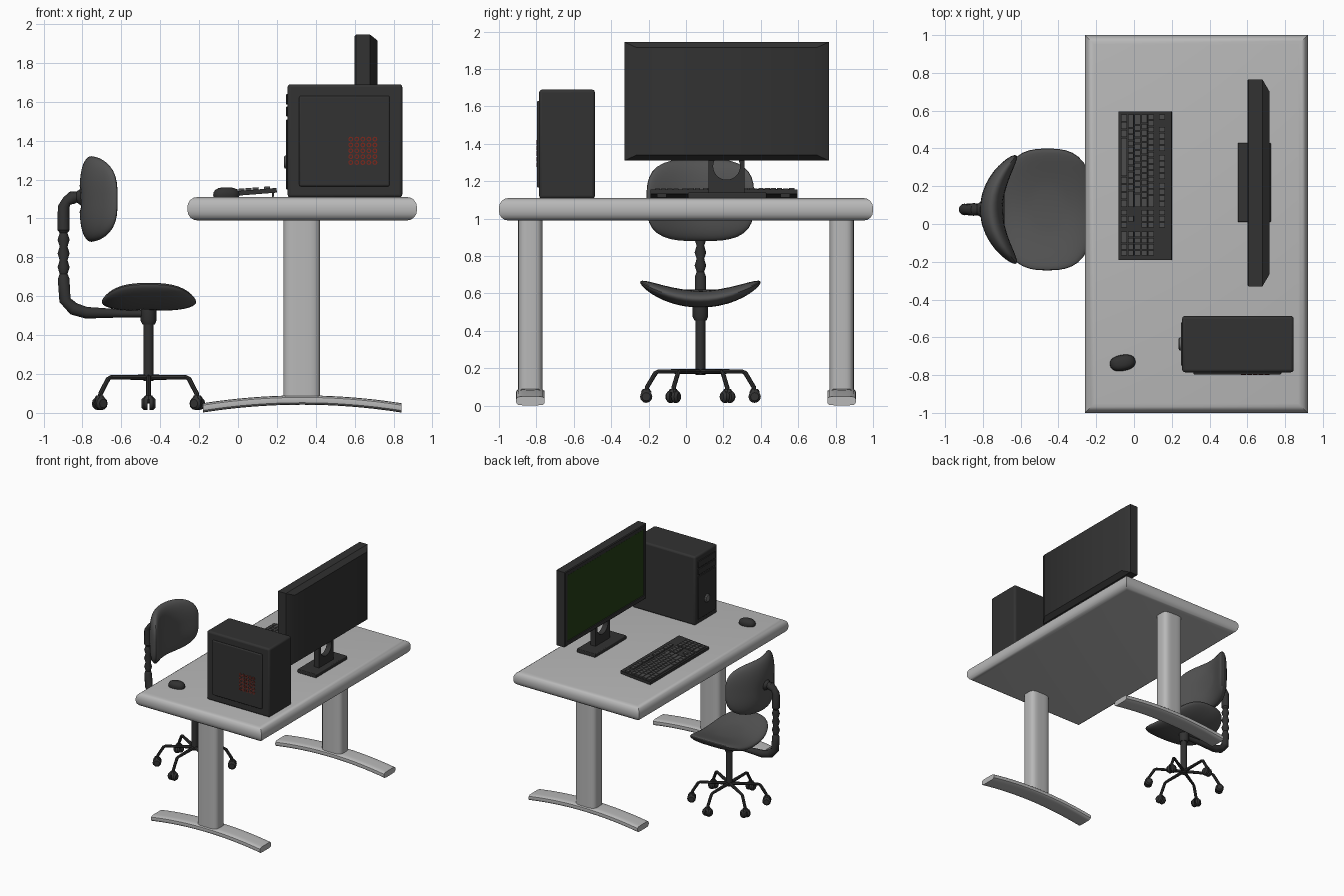
import bpy, bmesh, math
from mathutils import Vector

if "Cube" in bpy.data.objects:
    bpy.data.objects.remove(bpy.data.objects["Cube"])


def material(name, r, g, b):
    m = bpy.data.materials.new(name)
    m.diffuse_color = (r, g, b, 1)
    m.use_nodes = True
    m.node_tree.nodes["Principled BSDF"].inputs["Base Color"].default_value = m.diffuse_color
    return m


GREY = material("light grey desk", 0.48, 0.48, 0.48)
BLACK = material("black plastic", 0.032, 0.032, 0.032)
FABRIC = material("chair fabric", 0.085, 0.085, 0.085)
KEY = material("key grey", 0.07, 0.07, 0.07)
GREEN = material("screen green", 0.018, 0.05, 0.008)
RED = material("vent red", 0.2, 0.02, 0.012)
KNOB = material("knob grey", 0.15, 0.15, 0.15)


def finish(name, bm, mat, bevel=0):
    bmesh.ops.recalc_face_normals(bm, faces=bm.faces)
    me = bpy.data.meshes.new(name)
    bm.to_mesh(me)
    bm.free()
    me.materials.append(mat)
    ob = bpy.data.objects.new(name, me)
    bpy.context.collection.objects.link(ob)
    if bevel:
        b = ob.modifiers.new("bevel", 'BEVEL')
        b.width, b.segments = bevel, 3
    return ob


def add_loft(bm, rings, closed=False):
    vs = [[bm.verts.new(p) for p in r] for r in rings]
    n = len(vs[0])
    for a, b in list(zip(vs, vs[1:])) + ([(vs[-1], vs[0])] if closed else []):
        for i in range(n):
            j = (i + 1) % n
            bm.faces.new((a[i], a[j], b[j], b[i]))
    if not closed:
        bm.faces.new(vs[0])
        bm.faces.new(vs[-1])


def add_box(bm, lo, hi):
    (x0, y0, z0), (x1, y1, z1) = lo, hi
    add_loft(bm, [[(x0, y0, z), (x1, y0, z), (x1, y1, z), (x0, y1, z)] for z in (z0, z1)])


def add_tube(bm, pts, sides=10):
    """Round tube through points (x, y, z, radius)."""
    ps = [Vector(p[:3]) for p in pts]
    rings = []
    for i, p in enumerate(ps):
        d = ps[min(i + 1, len(ps) - 1)] - ps[max(i - 1, 0)]
        u = d.cross(Vector((0, 1, 0)))
        if u.length < 1e-4 * max(d.length, 1e-6) + 1e-7:
            u = Vector((1, 0, 0))
        u.normalize()
        v = d.cross(u).normalized()
        rings.append([p + pts[i][3] * (math.cos(a) * u + math.sin(a) * v)
                      for a in (2 * math.pi * k / sides for k in range(sides))])
    add_loft(bm, rings)


def loft(name, rings, mat, closed=False):
    bm = bmesh.new()
    add_loft(bm, rings, closed)
    return finish(name, bm, mat)


def box(name, lo, hi, mat, bevel=0):
    bm = bmesh.new()
    add_box(bm, lo, hi)
    return finish(name, bm, mat, bevel)


def tube(name, pts, mat, sides=12):
    bm = bmesh.new()
    add_tube(bm, pts, sides)
    return finish(name, bm, mat)


def squircle(ha, hb, n, count):
    out = []
    for k in range(count):
        a = 2 * math.pi * k / count
        c, s = math.cos(a), math.sin(a)
        f = (abs(c) ** n + abs(s) ** n) ** (-1 / n)
        out.append((ha * c * f, hb * s * f))
    return out


# Desk top with rounded rim and mitred corners
prof = [(0.05 * (1 - math.sin(math.radians(a))), 0.05 * (1 - math.cos(math.radians(a))))
        for a in (0, 22, 45, 68, 90)]
prof = [(i, 0.99 + z) for i, z in prof] + [(i, 1.11 - z) for i, z in reversed(prof)]
loft("desk_top", [[(-0.26 + i, -1 + i, z), (0.92 - i, -1 + i, z), (0.92 - i, 1 - i, z), (-0.26 + i, 1 - i, z)]
                  for i, z in prof], GREY)

# Desk columns and arched feet
for side, word in ((-1, "right"), (1, "left")):
    cy = 0.832 * side
    loft(word + "_desk_column", [[(0.328 + a, cy + b, z) for a, b in squircle(0.095, 0.066, 4, 32)]
                                 for z in (0.06, 1.0)], GREY)
    rings = []
    for i in range(17):
        t = i / 16
        zm = 0.026 + 0.04 * (1 - (2 * t - 1) ** 2)
        rings.append([(-0.18 + 1.02 * t, cy + a, zm + b) for a, b in squircle(0.076, 0.024, 5, 24)])
    loft(word + "_desk_foot", rings, GREY)

# Chair cushions: padded pillows curved up at both sides
CY, CX = 0.077, -0.46


def cushion(name, hx, hy, ht, bend, n, place):
    rings = []
    for i in range(1, 20):
        phi = math.pi * (i / 20 - 0.5)
        rho, h = math.cos(phi) ** 0.65, math.sin(phi) * ht
        rings.append([place(a * rho, b * rho, h + bend * (b * rho / hy) ** 2) for a, b in squircle(hx, hy, n, 48)])
    return loft(name, rings, FABRIC)


cushion("seat", 0.243, 0.322, 0.045, 0.09, 2.8, lambda a, b, h: (-0.458 + a, CY + b, 0.57 + h))
cushion("backrest", 0.22, 0.288, 0.06, 0.125, 3.2, lambda a, b, h: (-0.755 + h, CY + b, 1.10 + a))

# Chair post, collar and ribbed back arm
tube("chair_post", [(CX, CY, 0.165, 0.026), (CX, CY, 0.48, 0.026)], BLACK)
tube("chair_collar", [(CX, CY, 0.455, 0.032), (CX, CY, 0.475, 0.041), (CX, CY, 0.54, 0.041)], BLACK)
arm = [(-0.47, 0.51, 0.018), (-0.62, 0.512, 0.022), (-0.78, 0.515, 0.03), (-0.845, 0.535, 0.033),
       (-0.89, 0.58, 0.03), (-0.897, 0.69, 0.03)]
arm += [(-0.897, 0.715 + 0.035 * i, 0.02 if i % 2 == 0 else 0.031) for i in range(7)]
arm += [(-0.897, 0.94, 0.031), (-0.897, 1.06, 0.03), (-0.88, 1.09, 0.026), (-0.85, 1.108, 0.034),
        (-0.83, 1.11, 0.028), (-0.80, 1.11, 0.05), (-0.77, 1.11, 0.05)]
tube("back_arm", [(x, CY, z, r) for x, z, r in arm], BLACK)

# Six-legged star base with twin-wheel casters
legs, casters = bmesh.new(), bmesh.new()
for k in range(6):
    a = math.radians(30 + 60 * k)
    d, t = Vector((math.cos(a), math.sin(a), 0)), Vector((-math.sin(a), math.cos(a), 0))
    c = Vector((CX, CY, 0))
    leg = [(0, 0.183, 0.014), (0.225, 0.183, 0.011), (0.24, 0.175, 0.012), (0.285, 0.10, 0.012), (0.29, 0.05, 0.012)]
    add_tube(legs, [(*(c + d * r + Vector((0, 0, z))), w) for r, z, w in leg], 8)
    for s in (-1, 1):
        add_tube(casters, [(*(c + d * 0.29 + t * s * o + Vector((0, 0, 0.048))), w)
                           for o, w in ((0.006, 0.033), (0.024, 0.033), (0.036, 0.022))], 12)
    add_tube(casters, [(*(c + d * 0.29 + Vector((0, 0, z))), w) for z, w in ((0.07, 0.03), (0.09, 0.018))], 8)
finish("chair_star_legs", legs, BLACK)
finish("chair_casters", casters, BLACK)

# Monitor housing with recessed front and chamfered back
shell = [(0.61, 0.04, 0.04), (0.60, 0.036, 0.036), (0.60, 0.006, 0.006), (0.606, 0, 0),
         (0.68, 0, 0), (0.718, 0.065, 0.03)]
loft("monitor_housing", [[(x, -0.33 + i, 1.31 + j), (x, 0.765 - i, 1.31 + j), (x, 0.765 - i, 1.945 - j),
                          (x, -0.33 + i, 1.945 - j)] for x, i, j in shell], BLACK)
box("monitor_screen", (0.604, -0.29, 1.35), (0.611, 0.725, 1.905), GREEN)

# Monitor stand: foot plate and neck with a round hole
box("monitor_base", (0.55, 0.01, 1.108), (0.725, 0.43, 1.14), BLACK, 0.006)
hole, edge = [], []
for k in range(32):
    c, s = math.cos(k * math.pi / 16), math.sin(k * math.pi / 16)
    m = max(abs(c), abs(s))
    hole.append((0.217 + 0.072 * c, 1.28 + 0.072 * s))
    edge.append((0.217 + 0.096 * c / m, 1.28 + 0.145 * s / m))
loft("monitor_neck", [[(x, y, z) for y, z in r] for x, r in
                      ((0.63, edge), (0.675, edge), (0.675, hole), (0.63, hole))], BLACK, closed=True)

# Computer tower with side panel, drive bays, knob and vent
box("tower_case", (0.255, -0.785, 1.108), (0.845, -0.487, 1.69), BLACK, 0.015)
box("tower_side_panel", (0.315, -0.797, 1.165), (0.78, -0.78, 1.63), BLACK, 0.01)
for i, (z0, z1) in enumerate(((1.585, 1.64), (1.525, 1.575), (1.15, 1.51))):
    box("tower_front_plate_%d" % (i + 1), (0.248, -0.75, z0), (0.257, -0.522, z1), BLACK, 0.003)
tube("tower_knob", [(0.25, -0.635, 1.29, 0.034), (0.242, -0.635, 1.29, 0.034), (0.236, -0.635, 1.29, 0.027)], KNOB, 20)
vent = bmesh.new()
for i in range(5):
    for j in range(5):
        x, z = 0.58 + 0.031 * i, 1.288 + 0.03 * j
        # each vent hole is a thin red ring around a dark centre
        rr = [[(x + r * math.cos(q * math.pi / 4), y, z + r * math.sin(q * math.pi / 4)) for q in range(8)]
              for r, y in ((0.013, -0.796), (0.013, -0.799), (0.007, -0.799), (0.007, -0.796))]
        add_loft(vent, rr, closed=True)
finish("tower_vent_rings", vent, RED)

# Keyboard, tilted up at the back
case, keys = bmesh.new(), bmesh.new()
add_box(case, (0, -0.39, 0), (0.281, 0.395, 0.024))
for y in (-0.33, 0.33):
    add_box(case, (0.255, y - 0.025, -0.02), (0.265, y + 0.025, 0.002))


def key_row(x, y, widths, unit=0.033, depth=0.031):
    for w in widths:
        if w > 0:
            add_box(keys, (x, y - abs(w) * unit + 0.003, 0.02), (x + depth, y - 0.002, 0.035))
        y -= abs(w) * unit


rows = [[1.25] * 3 + [6.25] + [1.25] * 4, [2.25] + [1] * 10 + [2.75], [1.75] + [1] * 11 + [2.25],
        [1.5] + [1] * 12 + [1.5], [1] * 13 + [2]]
nav = [[1, 1, 1], [-1, 1], [], [1, 1, 1], [1, 1, 1]]
for i, row in enumerate(rows):
    x = 0.014 + 0.036 * i
    key_row(x, 0.382, row)
    key_row(x, -0.123, nav[i])
    key_row(x, -0.238, [2, 1, 1] if i == 0 else [1] * 4)
key_row(0.216, 0.382, [1, -1, 1, 1, 1, 1, -0.5, 1, 1, 1, 1, -0.5, 1, 1, 1, 1])
key_row(0.216, -0.123, [1, 1, 1])
for name, bm, mat in (("keyboard_case", case, BLACK), ("keyboard_keys", keys, KEY)):
    ob = finish(name, bm, mat)
    ob.location = (-0.08, 0.2, 1.111)
    ob.rotation_euler = (0, math.radians(-4.5), 0)

# Mouse: low dome, slightly turned
dome = [[(a * f, b * f, h) for a, b in squircle(0.068, 0.042, 2.4, 28)]
        for f, h in ((0.95, 0), (1, 0.012), (0.96, 0.026), (0.82, 0.039), (0.6, 0.047), (0.3, 0.051))]
mouse = loft("mouse", dome, BLACK)
mouse.location = (-0.06, -0.735, 1.109)
mouse.rotation_euler = (0, 0, math.radians(10))

# Smooth shading with sharp edges kept
for ob in bpy.context.collection.objects:
    ob.select_set(True)
    bpy.context.view_layer.objects.active = ob
bpy.ops.object.shade_smooth_by_angle(angle=math.radians(35))
